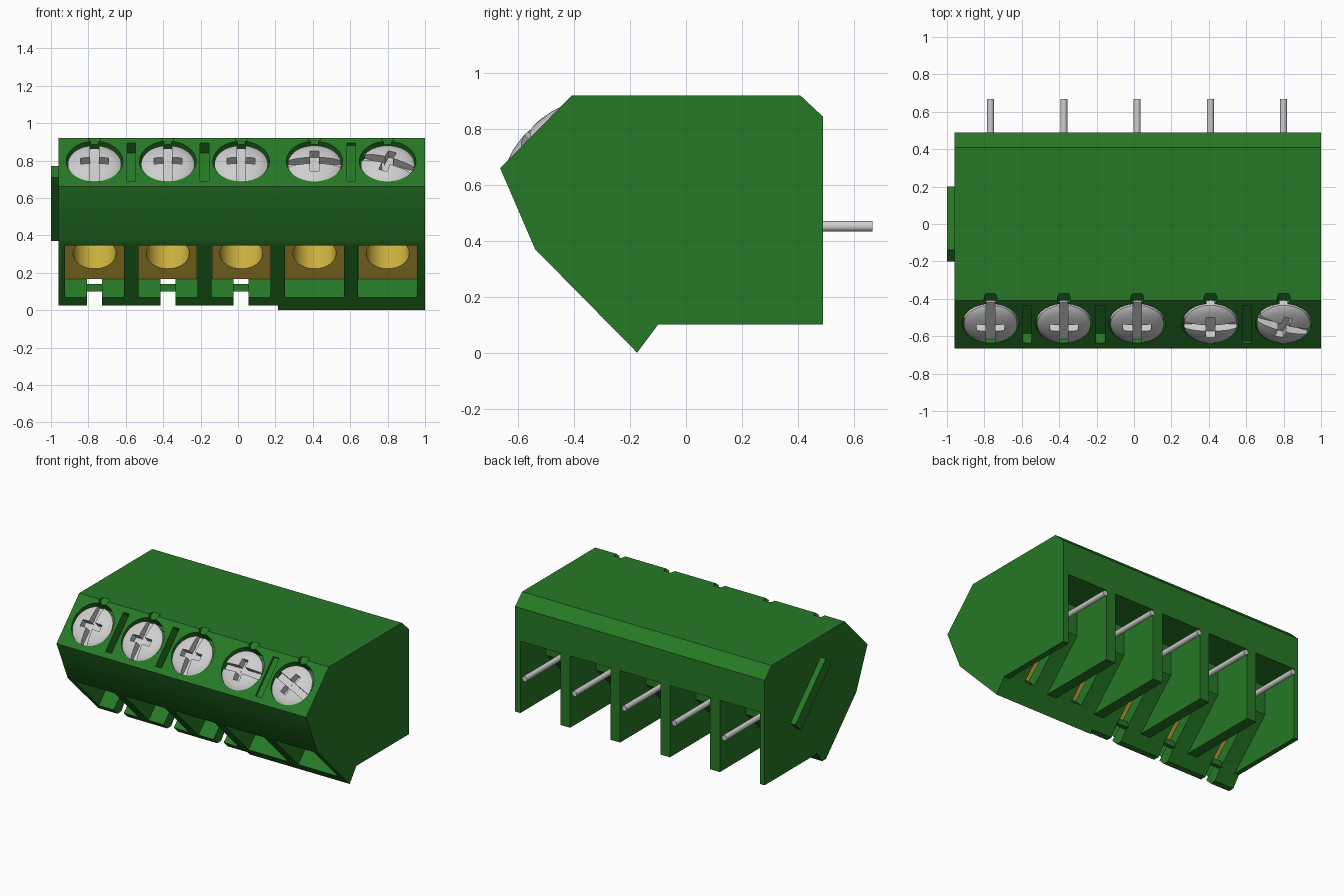
import bpy, bmesh, math
from mathutils import Matrix, Vector

cube = bpy.data.objects.get("Cube")
if cube:
    bpy.data.objects.remove(cube, do_unlink=True)


def material(name, rgb, metallic=0.0):
    m = bpy.data.materials.new(name)
    m.use_nodes = True
    m.diffuse_color = (*rgb, 1)
    m.node_tree.nodes["Principled BSDF"].inputs["Base Color"].default_value = (*rgb, 1)
    return m


green = material("housing green", (0.019, 0.19, 0.019))
silver = material("silver metal", (0.62, 0.62, 0.62))
brass = material("brass", (0.62, 0.45, 0.05))


def finish(name, bm, mat=None):
    bmesh.ops.recalc_face_normals(bm, faces=bm.faces)
    me = bpy.data.meshes.new(name)
    bm.to_mesh(me)
    bm.free()
    ob = bpy.data.objects.new(name, me)
    bpy.context.collection.objects.link(ob)
    if mat:
        me.materials.append(mat)
    return ob


def prism(name, pts, x0, x1, mat=None):
    """Side profile of (y, z) points extruded along x."""
    bm = bmesh.new()
    face = bm.faces.new([bm.verts.new((x0, y, z)) for y, z in pts])
    ext = bmesh.ops.extrude_face_region(bm, geom=[face])
    verts = [v for v in ext["geom"] if isinstance(v, bmesh.types.BMVert)]
    bmesh.ops.translate(bm, vec=(x1 - x0, 0, 0), verts=verts)
    return finish(name, bm, mat)


def frame(x, y, z, tilt, spin=0):
    """Frame whose z axis is tilted towards the front by tilt degrees."""
    return (Matrix.Translation((x, y, z)) @ Matrix.Rotation(math.radians(tilt), 4, 'X')
            @ Matrix.Rotation(math.radians(spin), 4, 'Z'))


def cylinder(name, mat4, r, z0, z1, mat=None, seg=40):
    bm = bmesh.new()
    bmesh.ops.create_cone(bm, cap_ends=True, segments=seg, radius1=r, radius2=r, depth=z1 - z0,
                          matrix=mat4 @ Matrix.Translation((0, 0, (z0 + z1) / 2)))
    return finish(name, bm, mat)


def box(name, mat4, size, z0, z1, mat=None):
    bm = bmesh.new()
    scale = Matrix.Diagonal((size[0], size[1], z1 - z0, 1))
    bmesh.ops.create_cube(bm, size=1, matrix=mat4 @ Matrix.Translation((0, 0, (z0 + z1) / 2)) @ scale)
    return finish(name, bm, mat)


def cut(ob, cutter):
    mod = ob.modifiers.new("cut", 'BOOLEAN')
    mod.operation = 'DIFFERENCE'
    mod.solver = 'EXACT'
    mod.object = cutter
    bpy.context.view_layer.objects.active = ob
    bpy.ops.object.modifier_apply(modifier=mod.name)
    bpy.data.objects.remove(cutter, do_unlink=True)


def smooth(ob):
    bpy.ops.object.select_all(action='DESELECT')
    ob.select_set(True)
    bpy.context.view_layer.objects.active = ob
    bpy.ops.object.shade_smooth_by_angle(angle=math.radians(30))


def diag(*st):
    """Points given on the two diagonals s = y + z and t = z - y."""
    return [((s - t) / 2, (s + t) / 2) for s, t in st]


def diag_rect(s0, s1, t0, t1):
    return diag((s0, t0), (s1, t0), (s1, t1), (s0, t1))


CELLS = [-0.767, -0.375, 0.017, 0.409, 0.80]
SPINS = [90, 90, 90, 0, -20]
HALF = 0.158

# Housing block
housing = prism("housing", [(-0.665, 0.66), (-0.41, 0.92), (0.41, 0.92), (0.49, 0.845), (0.49, 0.10),
                            (-0.10, 0.10), (-0.175, 0.0), (-0.54, 0.37)], -0.96, 1.0, green)
# Trimmed tip of the lower ridge
cut(housing, prism("trim", [(-0.4, -0.1), (0, -0.1), (0, 0.025), (-0.4, 0.025)], -1.1, 0.215))

for i, x in enumerate(CELLS):
    # Rear cavity, open at the back and below
    cut(housing, prism("cavity", [(0.6, -0.05), (0.6, 0.61), (0.2, 0.61), (0.2, 0.40),
                                  (-0.10, 0.10), (-0.10, -0.05)], x - HALF, x + HALF))
    # Wire entry pocket, square to the lower front slope
    cut(housing, prism("pocket", diag_rect(-0.3, 0.40, 0.31, 0.86), x - HALF, x + HALF))
    # Narrow slot under the clamp, open to the front on three cells
    s0 = -0.4 if i < 3 else 0.03
    cut(housing, prism("slot", diag_rect(s0, 0.45, 0.10, 0.33), x - 0.04, x + 0.04))
    # Screw recess and the small nick above it
    cut(housing, cylinder("recess", frame(x, -0.533, 0.797, 45), 0.151, -0.12, 0.1))
    cut(housing, cylinder("nick", frame(x, -0.41, 0.925, 45), 0.035, -0.03, 0.1, seg=20))

# Divider grooves between the screws
for x, depth in ((-0.571, 0.07), (-0.179, 0.07), (0.605, 0.015)):
    cut(housing, box("groove", frame(x, -0.535, 0.79, 45), (0.047, 0.285), -depth, 0.1))
smooth(housing)

# Bridges across the open slots
for i in range(3):
    prism("slot_bridge_%d" % (i + 1), [(-0.12, 0.10), (-0.09, 0.10), (-0.09, 0.14), (-0.12, 0.14)],
          CELLS[i] - 0.045, CELLS[i] + 0.045, green)

# Slanted joining rail on the right side
prism("side_rail", [(-0.14, 0.77), (-0.20, 0.71), (0.14, 0.37), (0.20, 0.43)], -1.0, -0.955, green)

# Domed screw head outline as (radius, height)
HEAD = [(0, 0.026), (0.05, 0.023), (0.10, 0.014), (0.13, 0.004), (0.143, -0.006), (0.143, -0.11), (0, -0.11)]

for i, (x, spin) in enumerate(zip(CELLS, SPINS), 1):
    # Brass clamp with a round wire hole
    clamp = prism("clamp_%d" % i, diag_rect(0.02, 0.395, 0.312, 0.858), x - HALF + 0.001, x + HALF - 0.001, brass)
    cut(clamp, cylinder("bore", frame(x, -0.285, 0.30, 135), 0.115, -0.24, 0.1))
    smooth(clamp)

    # Screw with one long and one short slot
    at = frame(x, -0.54, 0.784, 45, spin)
    bm = bmesh.new()
    verts = [bm.verts.new((r, 0, h)) for r, h in HEAD]
    edges = [bm.edges.new(p) for p in zip(verts, verts[1:])]
    bmesh.ops.spin(bm, geom=verts + edges, cent=(0, 0, 0), axis=(0, 0, 1), angle=math.tau, steps=40)
    bmesh.ops.remove_doubles(bm, verts=bm.verts, dist=0.0005)
    bmesh.ops.transform(bm, matrix=at, verts=bm.verts)
    screw = finish("screw_%d" % i, bm, silver)
    cut(screw, box("long_slot", at, (0.4, 0.046), -0.03, 0.1))
    cut(screw, box("short_slot", at, (0.046, 0.15), -0.031, 0.1))
    smooth(screw)

    # Solder pin
    smooth(cylinder("pin_%d" % i, frame(x, 0, 0.452, -90), 0.019, 0.15, 0.668, silver, 20))
